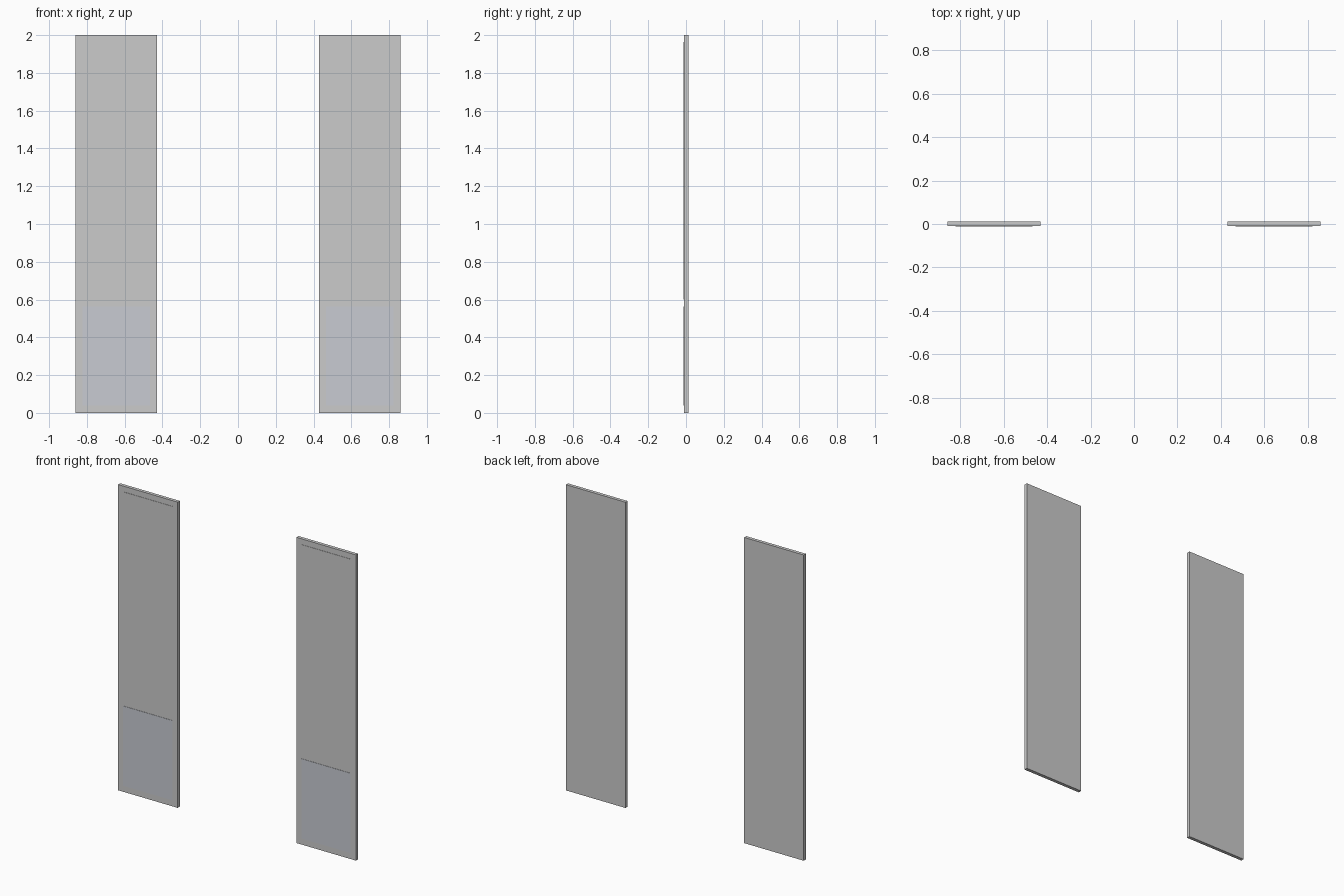
import bpy

if "Cube" in bpy.data.objects:
    bpy.data.objects.remove(bpy.data.objects["Cube"])

HALF_DEPTH = 0.012    # overall half thickness
RAISE = 0.002         # how far the facings stand proud of the leaf
MARGIN = 0.037        # border around the facings
INNER, OUTER, HEIGHT = 0.43, 0.86, 2.0
FRONT = -HALF_DEPTH + RAISE

tint = bpy.data.materials.new("lower_facing_tint")
tint.diffuse_color = (0.58, 0.60, 0.65, 1)
tint.use_nodes = True
tint.node_tree.nodes["Principled BSDF"].inputs["Base Color"].default_value = tint.diffuse_color


def box(name, lo, hi, material=None):
    bpy.ops.mesh.primitive_cube_add(
        size=1, location=[(a + b) / 2 for a, b in zip(lo, hi)])
    ob = bpy.context.object
    ob.name = name
    ob.scale = [b - a for a, b in zip(lo, hi)]
    bpy.ops.object.transform_apply(location=False, rotation=False, scale=True)
    if material:
        ob.data.materials.append(material)
    return ob


for side, sign in (("left", -1), ("right", 1)):
    x0, x1 = sorted((sign * INNER, sign * OUTER))
    # Main door leaf
    box(f"{side}_panel", (x0, FRONT, 0), (x1, HALF_DEPTH, HEIGHT))
    # Thin raised facings, slightly sunk into the leaf
    for part, z0, z1, mat in (("lower", 0.04, 0.562, tint),
                              ("upper", 0.599, HEIGHT - MARGIN, None)):
        box(f"{side}_{part}_facing",
            (x0 + MARGIN, -HALF_DEPTH, z0),
            (x1 - MARGIN, FRONT + 0.002, z1), mat)
